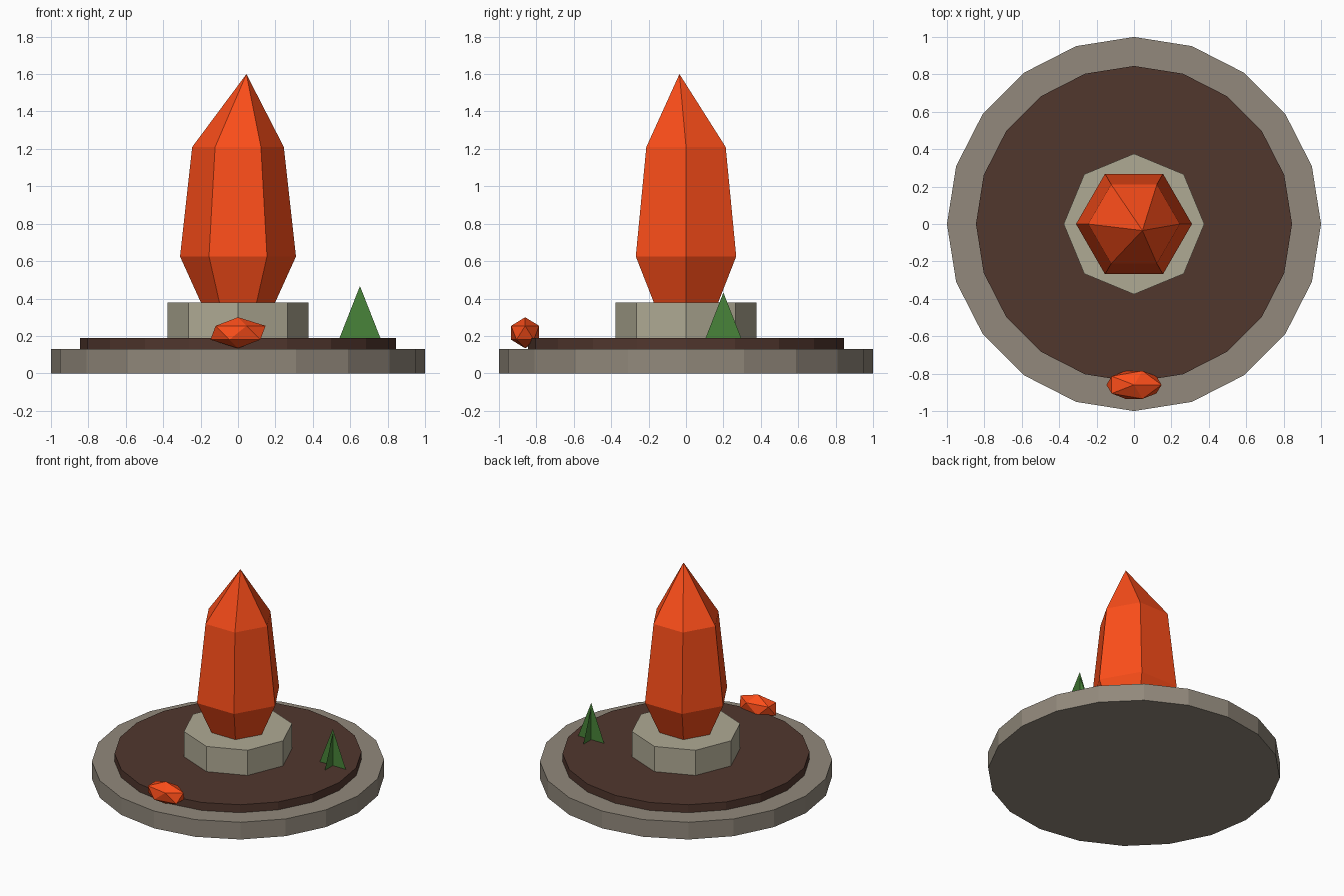
import bpy, bmesh
from math import cos, sin, tau

if "Cube" in bpy.data.objects:
    bpy.data.objects.remove(bpy.data.objects["Cube"])


def material(name, rgb):
    m = bpy.data.materials.new(name)
    m.diffuse_color = (*rgb, 1)
    m.use_nodes = True
    m.node_tree.nodes["Principled BSDF"].inputs["Base Color"].default_value = m.diffuse_color
    return m


stone = material("stone", (0.287, 0.25, 0.20))
pale_stone = material("pale_stone", (0.43, 0.40, 0.296))
soil = material("soil", (0.083, 0.038, 0.027))
orange = material("orange_crystal", (0.97, 0.075, 0.01))
green = material("grass_green", (0.065, 0.231, 0.041))


def finish(bm, name, mat):
    mesh = bpy.data.meshes.new(name)
    bm.to_mesh(mesh)
    bm.free()
    mesh.materials.append(mat)
    obj = bpy.data.objects.new(name, mesh)
    bpy.context.collection.objects.link(obj)
    return obj


def lathe(name, sides, rings, mat, tip=None):
    """Stack polygon rings (radius, z), closed by a flat cap or a tip point."""
    bm = bmesh.new()
    loops = [[bm.verts.new((r * cos(tau * i / sides), r * sin(tau * i / sides), z))
              for i in range(sides)] for r, z in rings]
    bm.faces.new(loops[0][::-1])
    for low, high in zip(loops, loops[1:]):
        for i in range(sides):
            j = (i + 1) % sides
            bm.faces.new((low[i], low[j], high[j], high[i]))
    top = loops[-1]
    if tip:
        t = bm.verts.new(tip)
        for i in range(sides):
            bm.faces.new((top[i], top[(i + 1) % sides], t))
    else:
        bm.faces.new(top)
    return finish(bm, name, mat)


# Round base, soil bed and octagonal pedestal
lathe("stone_base", 20, [(1.0, 0), (1.0, 0.13)], stone)
lathe("soil_bed", 20, [(0.845, 0.12), (0.845, 0.19)], soil)
lathe("pedestal", 8, [(0.376, 0.18), (0.376, 0.38)], pale_stone)

# Large crystal with an off-centre tip
lathe("large_crystal", 6, [(0.19, 0.36), (0.31, 0.625), (0.245, 1.21)],
      orange, tip=(0.045, -0.035, 1.6))

# Small crystal lying on the rim
bm = bmesh.new()
bmesh.ops.create_icosphere(bm, subdivisions=1, radius=1)
bmesh.ops.scale(bm, vec=(0.165, 0.088, 0.083), verts=bm.verts)
small = finish(bm, "small_crystal", orange)
small.location = (0, -0.86, 0.217)

# Grass tuft: two crossed upright blades
bm = bmesh.new()
for dx, dy, h in ((0.11, 0, 0.28), (0, 0.096, 0.245)):
    bm.faces.new([bm.verts.new(p) for p in ((-dx, -dy, 0), (dx, dy, 0), (0, 0, h))])
tuft = finish(bm, "grass_tuft", green)
tuft.location = (0.652, 0.2, 0.187)
